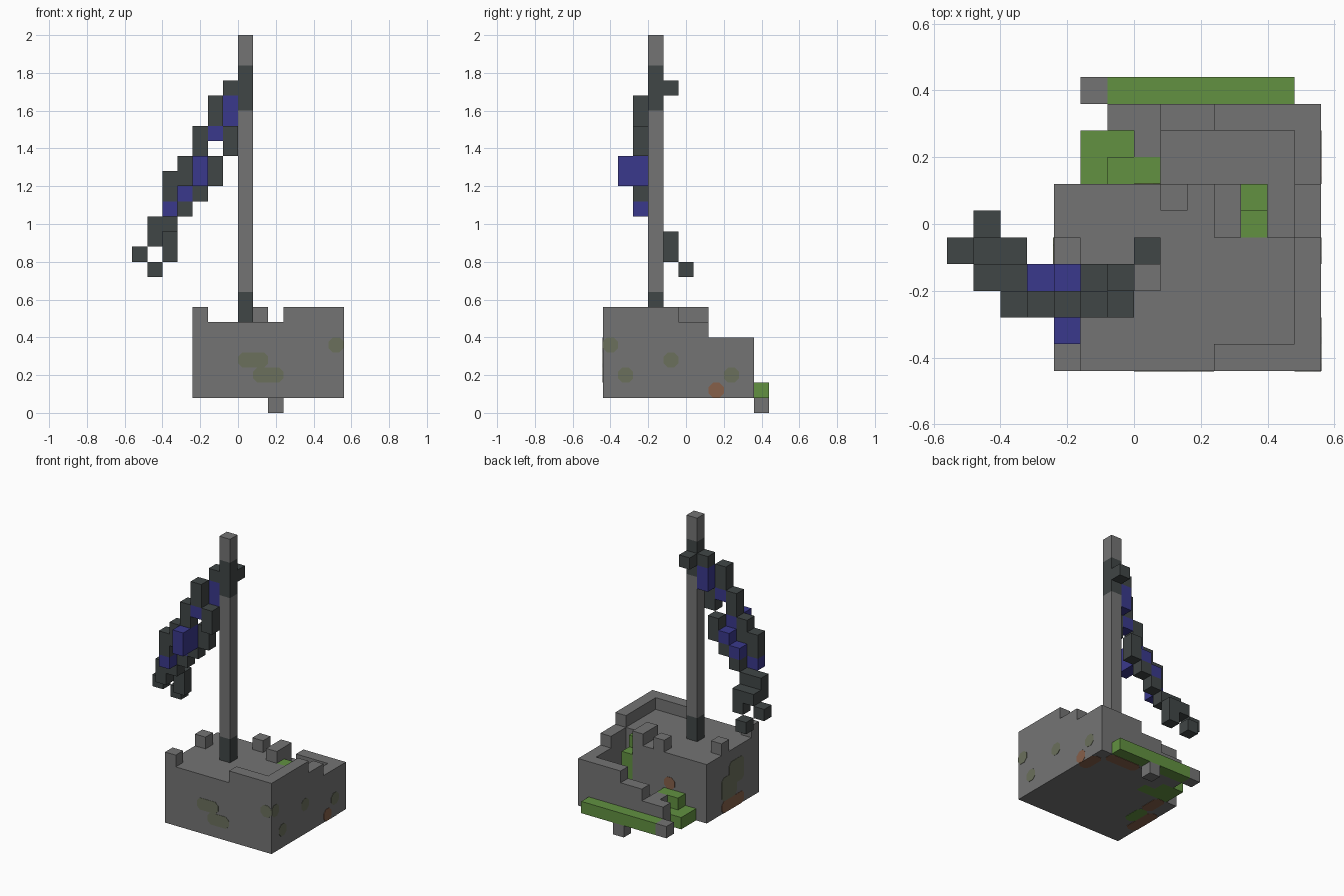
import bpy
import bmesh
from mathutils import Vector

cube = bpy.data.objects.get("Cube")
if cube:
    bpy.data.objects.remove(cube, do_unlink=True)

CELL = 0.08
ORIGIN = Vector((-0.56, -0.44, 0))
PLATE = 0.002


def material(name, *rgb):
    linear = [((c / 255 + 0.055) / 1.055) ** 2.4 for c in rgb]
    mat = bpy.data.materials.new(name)
    mat.use_nodes = True
    mat.diffuse_color = (*linear, 1)
    mat.node_tree.nodes["Principled BSDF"].inputs["Base Color"].default_value = (*linear, 1)
    return mat


stone = material("stone grey", 116, 116, 116)
leaf = material("leaf green", 98, 145, 65)
cloth = material("dark cloth", 64, 70, 70)
stripe = material("blue stripe", 58, 57, 140)
moss = material("moss olive", 107, 112, 92)
rust = material("rust brown", 134, 96, 74)


def finish(name, bm, mat):
    bmesh.ops.recalc_face_normals(bm, faces=bm.faces)
    mesh = bpy.data.meshes.new(name)
    bm.to_mesh(mesh)
    bm.free()
    mesh.materials.append(mat)
    bpy.context.collection.objects.link(bpy.data.objects.new(name, mesh))


def add_box(bm, xs, ys, zs):
    low = Vector((xs[0], ys[0], zs[0])) * CELL + ORIGIN
    high = Vector((xs[1], ys[1], zs[1])) * CELL + ORIGIN
    cube_verts = bmesh.ops.create_cube(bm, size=1)["verts"]
    for v in cube_verts:
        v.co = Vector((low[a] if v.co[a] < 0 else high[a]) for a in range(3))


def blocks(name, mat, *boxes):
    """Each box holds its x, y and z ranges in grid cells."""
    bm = bmesh.new()
    for box in boxes:
        add_box(bm, *box)
    finish(name, bm, mat)


def columns(name, mat, *cells):
    """Each column is one cell wide: x, y, lowest z, number of cells."""
    blocks(name, mat, *[((x, x + 1), (y, y + 1), (z, z + n)) for x, y, z, n in cells])


def patch(name, mat, axis, level, sign, us, vs):
    """Thin plate with cut corners, lying on a plane across one axis."""
    cut = 0.28
    (a, b), (c, d) = us, vs
    outline = [(a + cut, c), (b - cut, c), (b, c + cut), (b, d - cut),
               (b - cut, d), (a + cut, d), (a, d - cut), (a, c + cut)]
    bm = bmesh.new()
    verts = []
    for u, v in outline:
        point = [u, v]
        point.insert(axis, level)
        verts.append(bm.verts.new(Vector(point) * CELL + ORIGIN))
    top = bmesh.ops.extrude_face_region(bm, geom=[bm.faces.new(verts)])["geom"]
    for v in top:
        if isinstance(v, bmesh.types.BMVert):
            v.co[axis] += sign * PLATE
    finish(name, bm, mat)


# Main ruin body, with an open pit at the back
blocks("ruin_body", stone,
       ((4, 14), (0, 5), (1, 6)),
       ((4, 10), (5, 7), (1, 6)))
blocks("pit_floor", stone,
       ((11, 13), (5, 9), (1, 2)),
       ((8, 11), (7, 9), (1, 2)))
blocks("pit_pillar", stone, ((10, 11), (5, 7), (1, 7)))

# Broken walls stepping down towards the back
blocks("side_wall", stone,
       ((13, 14), (5, 7), (1, 6)),
       ((13, 14), (7, 9), (1, 5)))
blocks("back_wall", stone,
       ((10, 14), (9, 10), (1, 5)),
       ((8, 10), (9, 10), (1, 4)),
       ((6, 8), (9, 10), (1, 3)),
       ((7, 8), (8, 9), (1, 3)))
blocks("parapet", stone,
       ((10, 14), (0, 1), (6, 7)),
       ((13, 14), (1, 5), (6, 7)))
columns("parapet_stub", stone, (4, 0, 6, 1), (4, 4, 6, 1), (8, 6, 6, 1))
columns("fallen_stone", stone, (5, 10, 1, 1), (9, 10, 0, 1))

# Greenery
blocks("back_hedge", leaf, ((6, 13), (10, 11), (1, 2)))
blocks("bush", leaf,
       ((5, 7), (7, 9), (1, 2)),
       ((7, 8), (7, 8), (1, 2)),
       ((6, 8), (7, 8), (2, 3)))
columns("pit_vine", leaf, (11, 5, 2, 4), (11, 6, 2, 3))

# Flag pole
columns("pole", stone, (7, 3, 8, 12), (7, 3, 23, 2))
columns("pole_binding", cloth, (7, 3, 6, 2), (7, 3, 20, 3), (7, 4, 21, 1))

# Ragged flag
columns("flag_cloth", cloth,
        (6, 3, 21, 1), (6, 2, 17, 2),
        (5, 2, 19, 2), (5, 3, 15, 2),
        (4, 2, 17, 2), (4, 3, 14, 1),
        (3, 2, 15, 2), (3, 3, 13, 1),
        (2, 2, 14, 2), (2, 3, 12, 1), (2, 4, 10, 2),
        (1, 3, 11, 2), (1, 4, 11, 1), (1, 5, 9, 1),
        (0, 4, 10, 1))
columns("flag_stripe", stripe,
        (6, 3, 19, 2), (5, 2, 18, 1),
        (4, 1, 15, 2), (4, 2, 15, 2), (4, 3, 15, 1),
        (3, 3, 14, 1), (2, 2, 13, 1))

# Moss and rust stains: front, sides, back and underside
X, Y, Z = range(3)
for us, vs in [((7, 9), (3, 4)), ((8, 10), (2, 3)), ((13, 14), (4, 5))]:
    patch("front_moss", moss, Y, 0, -1, us, vs)
for y, z in [(0, 4), (1, 2), (4, 3), (8, 2)]:
    patch("left_moss", moss, X, 14, 1, (y, y + 1), (z, z + 1))
patch("left_rust", rust, X, 14, 1, (7, 8), (1, 2))
for us, vs in [((2, 4), (3, 5)), ((3, 5), (2, 4))]:
    patch("right_moss", moss, X, 4, -1, us, vs)
patch("right_rust", rust, X, 4, -1, (2, 5), (1, 2))
patch("back_rust", rust, Y, 7, 1, (7, 8), (3, 4))
for us, vs in [((10, 13), (9, 10)), ((13, 14), (7, 9)), ((4, 5), (2, 5)), ((5, 6), (5, 7))]:
    patch("underside_rust", rust, Z, 1, -1, us, vs)
patch("underside_leaf", leaf, Z, 1, -1, (5, 6), (3, 5))
